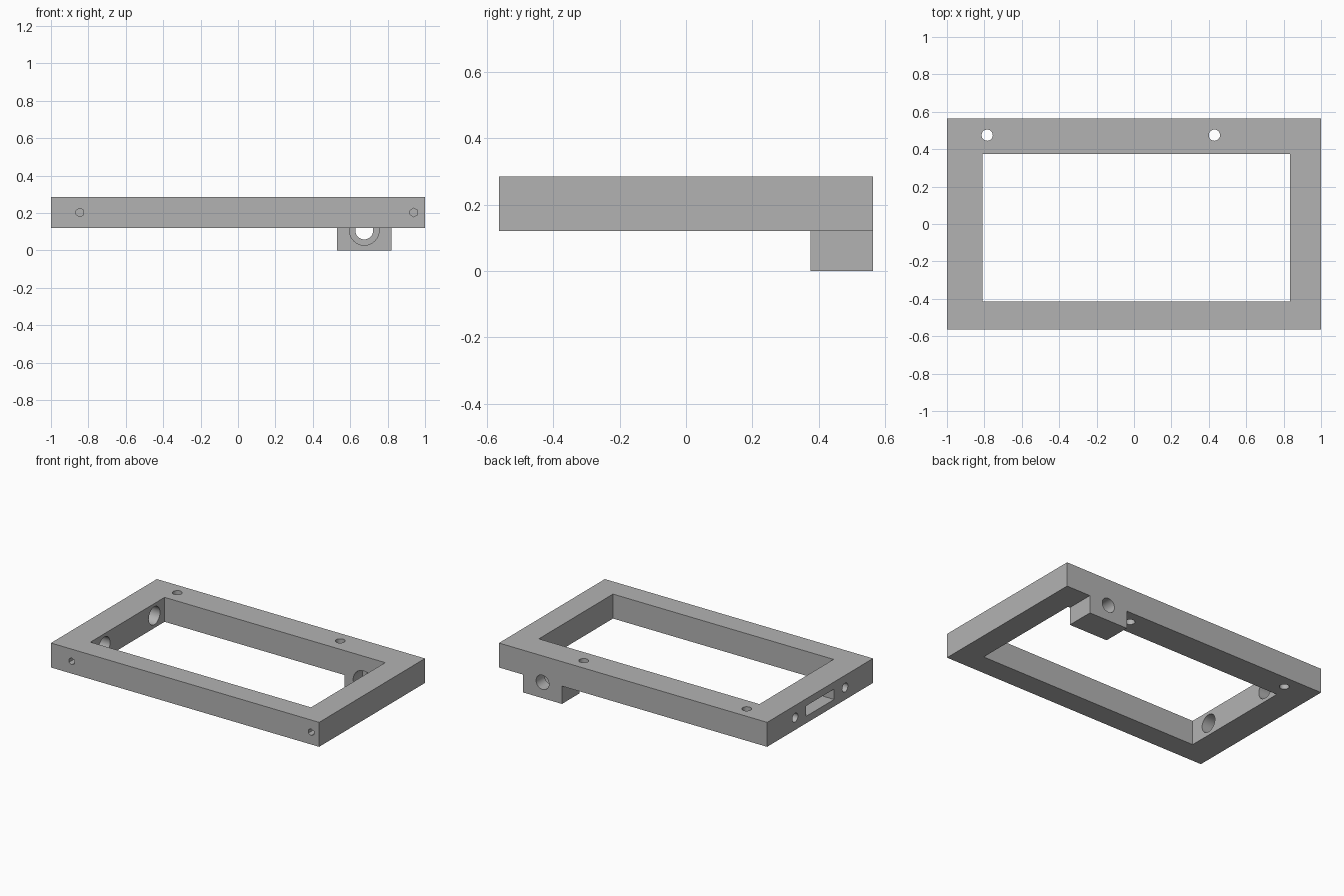
import bpy
import bmesh
import math
from mathutils import Matrix, Vector

if "Cube" in bpy.data.objects:
    bpy.data.objects.remove(bpy.data.objects["Cube"], do_unlink=True)

grey = bpy.data.materials.new("plain grey")
grey.use_nodes = True
colour = (0.45, 0.45, 0.45, 1)
grey.diffuse_color = colour
grey.node_tree.nodes["Principled BSDF"].inputs["Base Color"].default_value = colour


def make_object(name, bm):
    mesh = bpy.data.meshes.new(name)
    bm.to_mesh(mesh)
    bm.free()
    mesh.materials.append(grey)
    obj = bpy.data.objects.new(name, mesh)
    bpy.context.collection.objects.link(obj)
    return obj


def box(name, low, high):
    low, high = Vector(low), Vector(high)
    bm = bmesh.new()
    place = Matrix.Translation((low + high) / 2) @ Matrix.Diagonal((high - low).to_4d())
    bmesh.ops.create_cube(bm, size=1, matrix=place)
    return make_object(name, bm)


def drill(name, start, end, radius, sides=32):
    """Cylinder cutter running from start to end."""
    start, end = Vector(start), Vector(end)
    axis = end - start
    place = Matrix.Translation((start + end) / 2) @ axis.to_track_quat("Z", "Y").to_matrix().to_4x4()
    bm = bmesh.new()
    bmesh.ops.create_cone(bm, cap_ends=True, segments=sides, radius1=radius,
                          radius2=radius, depth=axis.length, matrix=place)
    return make_object(name, bm)


def cut(target, cutters):
    bpy.context.view_layer.objects.active = target
    for cutter in cutters:
        cutter.hide_render = True
        mod = target.modifiers.new("cut", "BOOLEAN")
        mod.operation = "DIFFERENCE"
        mod.solver = "EXACT"
        mod.object = cutter
        bpy.ops.object.modifier_apply(modifier=mod.name)


# Main dimensions
half_y, base, top = 0.564, 0.12, 0.285
inner_back = 0.375
mid = 0.203

# Rectangular frame and the block hanging under its back rail
frame = box("frame", (-1, -half_y, base), (1, half_y, top))
block = box("bearing_block", (0.53, inner_back, 0), (0.82, half_y, base))

# Central opening
cutters = [box("opening", (-0.81, -0.415, 0), (0.835, inner_back, 0.5))]

# Vertical holes through the back rail
for x in (-0.785, 0.43):
    cutters.append(drill("rail_hole", (x, 0.475, 0), (x, 0.475, 0.4), 0.03))

# Blind screw holes in the front face
for x in (-0.845, 0.94):
    cutters.append(drill("screw_hole", (x, -0.7, mid), (x, -0.38, mid), 0.023, 6))

# Counterbored holes and a pocket in the right-hand rail
for y in (-0.266, 0.266):
    cutters.append(drill("side_hole", (-1.1, y, mid), (-0.7, y, mid), 0.03))
    cutters.append(drill("side_counterbore", (-0.9, y, mid), (-0.7, y, mid), 0.06))
cutters.append(box("side_pocket", (-1.1, -0.149, 0.167), (-0.89, 0.149, 0.237)))

# Stepped bore shared by the block and the rail above it
bore = [drill("bore", (0.675, 0.3, 0.107), (0.675, 0.7, 0.107), 0.048),
        drill("bore_recess", (0.675, 0.3, 0.107), (0.675, 0.475, 0.107), 0.079)]

cut(frame, cutters + bore)
cut(block, bore)
for helper in cutters + bore:
    bpy.data.objects.remove(helper, do_unlink=True)

# Smooth bores, crisp edges
for part in (frame, block):
    bpy.ops.object.select_all(action="DESELECT")
    part.select_set(True)
    bpy.context.view_layer.objects.active = part
    bpy.ops.object.shade_smooth_by_angle(angle=math.radians(30))
